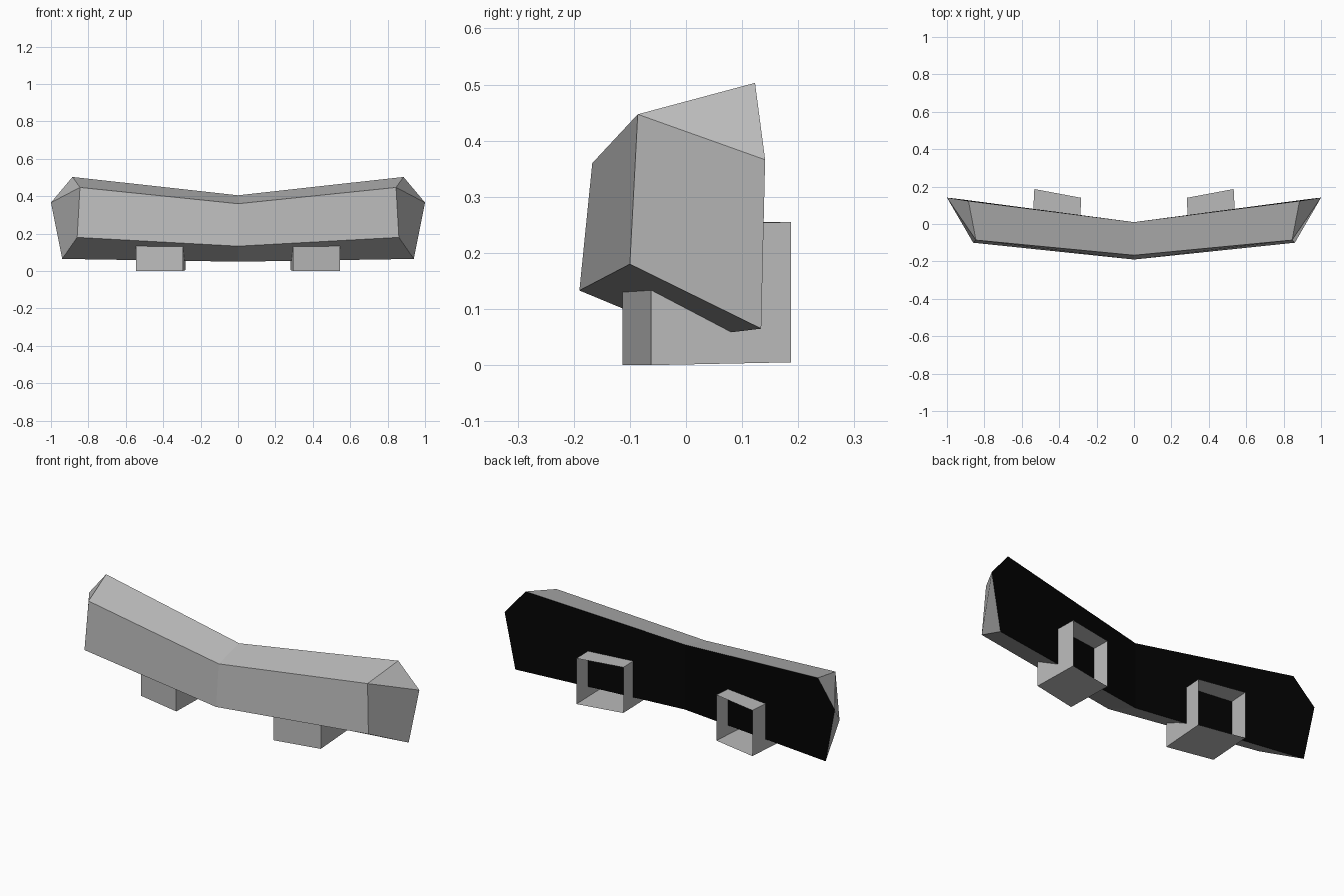
import bpy
import bmesh

cube = bpy.data.objects.get("Cube")
if cube:
    bpy.data.objects.remove(cube, do_unlink=True)


def make_material(name, value):
    mat = bpy.data.materials.new(name)
    mat.use_nodes = True
    colour = (value, value, value, 1)
    mat.diffuse_color = colour
    mat.node_tree.nodes["Principled BSDF"].inputs["Base Color"].default_value = colour
    return mat


grey = make_material("grey plastic", 0.5)
black = make_material("black backing", 0.001)


def mirrored_part(name, points, faces, black_faces=()):
    """Build the left half from named corners and mirror it across x."""
    bm = bmesh.new()
    verts = {key: bm.verts.new(co) for key, co in points.items()}
    for corners in faces:
        face = bm.faces.new([verts[key] for key in corners.split()])
        face.material_index = int(corners in black_faces)
    mesh = bpy.data.meshes.new(name)
    bm.to_mesh(mesh)
    bm.free()
    mesh.materials.append(grey)
    mesh.materials.append(black)
    obj = bpy.data.objects.new(name, mesh)
    bpy.context.collection.objects.link(obj)
    mirror = obj.modifiers.new("mirror", "MIRROR")
    mirror.use_clip = True
    return obj


# Bumper shell: swept-back bar with a chamfered end and a black rear panel
shell_points = {
    "mid_front_low": (0, -0.19, 0.133),
    "mid_front_top": (0, -0.167, 0.36),
    "mid_back_low": (0, 0.01, 0.05),
    "mid_back_top": (0, 0.01, 0.405),
    "end_front_low": (0.86, -0.10, 0.18),
    "end_front_top": (0.845, -0.086, 0.447),
    "end_back_low": (0.94, 0.134, 0.065),
    "end_back_top": (0.885, 0.123, 0.503),
    "tip": (1, 0.141, 0.366),
}
rear_panel = "mid_back_low end_back_low tip end_back_top mid_back_top"
mirrored_part("bumper_shell", shell_points, [
    "mid_front_low end_front_low end_front_top mid_front_top",
    "mid_front_top end_front_top end_back_top mid_back_top",
    "mid_back_low end_back_low end_front_low mid_front_low",
    "end_front_low end_back_low tip end_front_top",
    "end_front_top tip end_back_top",
    rear_panel,
], [rear_panel])

# Mounting brackets: slightly turned boxes, open at the rear
bracket_points = {}
for side, front_x, back_x, front_y, back_y in (
        ("inner", 0.295, 0.282, -0.113, 0.14),
        ("outer", 0.545, 0.533, -0.062, 0.187)):
    for level, z in (("low", 0), ("top", 0.25)):
        bracket_points[f"{side}_front_{level}"] = (front_x, front_y, z)
        bracket_points[f"{side}_back_{level}"] = (back_x, back_y, z + 0.005)
mirrored_part("mounting_brackets", bracket_points, [
    "inner_front_low outer_front_low outer_front_top inner_front_top",
    "inner_front_top outer_front_top outer_back_top inner_back_top",
    "inner_back_low outer_back_low outer_front_low inner_front_low",
    "outer_front_low outer_back_low outer_back_top outer_front_top",
    "inner_back_low inner_front_low inner_front_top inner_back_top",
])
